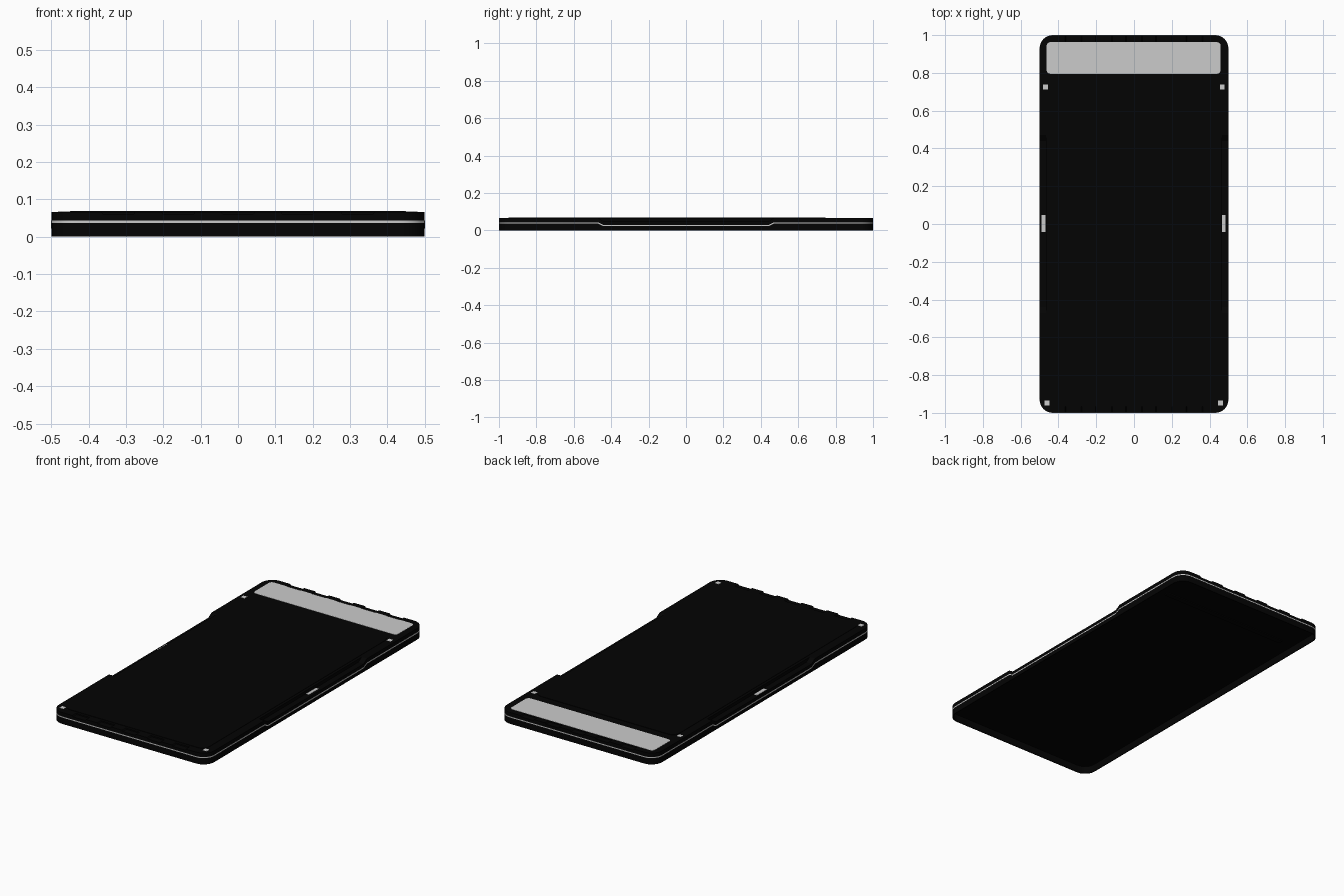
import bpy, bmesh, math

if "Cube" in bpy.data.objects:
    bpy.data.objects.remove(bpy.data.objects["Cube"])

black = bpy.data.materials.new("black_plastic")
black.diffuse_color = (0.0011, 0.0011, 0.0011, 1)
black.use_nodes = True
black.node_tree.nodes["Principled BSDF"].inputs["Base Color"].default_value = black.diffuse_color

NOTCHES = [-0.32, -0.16, 0.0, 0.16, 0.32]
RIM, LOW, WALL, CEILING = 0.066, 0.047, 0.006, 0.042


def outline(hx, hy, r, xs=(), ys=(), seg=8):
    """Rounded rectangle as (x, y, outward normal), with extra edge points."""
    pts = []
    extra = [[(hx, y, 1, 0) for y in sorted(ys)],
             [(x, hy, 0, 1) for x in sorted(xs, reverse=True)],
             [(-hx, y, -1, 0) for y in sorted(ys, reverse=True)],
             [(x, -hy, 0, -1) for x in sorted(xs)]]
    for k, (sx, sy) in enumerate([(1, 1), (-1, 1), (-1, -1), (1, -1)]):
        pts += extra[k]
        for i in range(seg + 1):
            a = math.pi / 2 * (k + i / seg)
            c, s = math.cos(a), math.sin(a)
            pts.append((sx * (hx - r) + r * c, sy * (hy - r) + r * s, c, s))
    return pts


def loft(name, path, rings, caps=(False, False), closed=False, mat=None):
    """Skin rings of (inset, height function) around a path."""
    bm = bmesh.new()
    vr = [[bm.verts.new((x - nx * d, y - ny * d, z(x, y))) for x, y, nx, ny in path]
          for d, z in rings]
    pairs = list(zip(vr, vr[1:])) + ([(vr[-1], vr[0])] if closed else [])
    n = len(path)
    for a, b in pairs:
        for i in range(n):
            j = (i + 1) % n
            bm.faces.new((a[i], a[j], b[j], b[i]))
    if caps[0]:
        bm.faces.new(vr[0][::-1])
    if caps[1]:
        bm.faces.new(vr[-1])
    bmesh.ops.remove_doubles(bm, verts=bm.verts, dist=1e-5)
    bmesh.ops.recalc_face_normals(bm, faces=bm.faces)
    me = bpy.data.meshes.new(name)
    bm.to_mesh(me)
    bm.free()
    ob = bpy.data.objects.new(name, me)
    bpy.context.collection.objects.link(ob)
    if mat:
        me.materials.append(mat)
    bpy.context.view_layer.objects.active = ob
    bpy.ops.object.select_all(action='DESELECT')
    ob.select_set(True)
    bpy.ops.object.shade_smooth_by_angle(angle=math.radians(30))
    return ob


def plate(name, cx, cy, w, h, z0, z1, r=0.002, mat=None):
    path = [(x + cx, y + cy, nx, ny) for x, y, nx, ny in outline(w / 2, h / 2, r, seg=4)]
    return loft(name, path, [(0, flat(z0)), (0, flat(z1))], (True, True), mat=mat)


def flat(z):
    return lambda x, y: z


def dip(y):
    """1 in the middle of the long sides, 0 towards the ends."""
    return min(1, max(0, (0.47 - abs(y)) / 0.03))


def rim(x, y):
    """Top edge: shallow notches on the ends, lowered along the sides."""
    if abs(y) > 0.9:
        return RIM - (0.007 if any(abs(x - c) < 0.041 for c in NOTCHES) else 0)
    return RIM - (RIM - LOW) * dip(y)


def seam(offset):
    return lambda x, y: 0.040 - 0.015 * dip(y) + offset


xs = [c + o for c in NOTCHES for o in (-0.045, -0.04, 0.04, 0.045)]
body = outline(0.5, 1.0, 0.07, xs, [-0.47, -0.44, 0.44, 0.47])

# Open-bottomed shell with lowered side rims, hollow up to a flat ceiling
loft("shell", body, [
    (WALL, flat(CEILING)), (WALL, flat(0)), (0.001, flat(0)), (0.001, rim),
    (0.035, rim), (0.035, flat(RIM))], (True, True), mat=black)

# Light seam strip around the sides
loft("seam_strip", body, [(0.003, seam(-0.003)), (0, seam(-0.003)),
                          (0, seam(0.003)), (0.003, seam(0.003))], closed=True)

# Raised main panel and the light window at the back end
plate("main_panel", 0, -0.1025, 0.9, 1.695, 0.063, 0.0685, 0.04, black)
plate("window", -0.002, 0.879, 0.922, 0.168, 0.063, 0.067, 0.02)

# Rib across the ceiling under the panel edge
plate("underside_rib", 0, 0.765, 0.82, 0.03, 0.036, 0.043, mat=black)

# Small light pads on the rim
for side, s in (("left", -1), ("right", 1)):
    plate(side + "_back_pad", s * 0.468 - 0.001, 0.725, 0.026, 0.026, 0.063, 0.067)
    plate(side + "_front_pad", s * 0.459 - 0.001, -0.948, 0.026, 0.026, 0.063, 0.067)
    plate(side + "_middle_pad", s * 0.476 - 0.003, 0.003, 0.022, 0.09, 0.044, LOW + 0.001)
